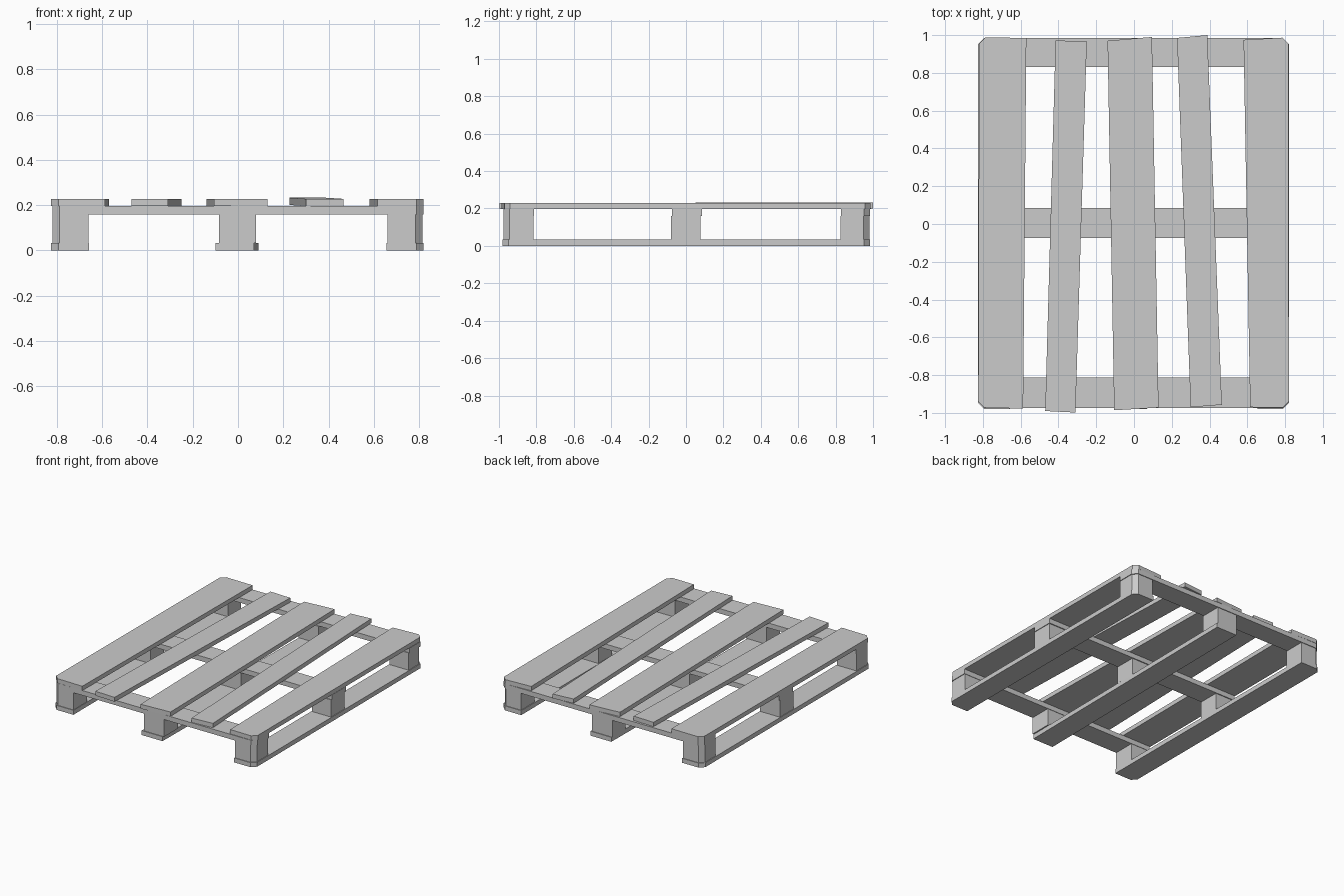
import bpy, bmesh
from mathutils import Vector

if "Cube" in bpy.data.objects:
    bpy.data.objects.remove(bpy.data.objects["Cube"])


def board(name, corners, z0, z1, cut=(), size=0.032, lift=None):
    """Extrude a plan outline; corners listed in cut are chamfered."""
    pts = [Vector(c) for c in corners]
    outline = []
    for i, p in enumerate(pts):
        if i in cut:
            for q in (pts[i - 1], pts[(i + 1) % len(pts)]):
                outline.append(p + (q - p).normalized() * size)
        else:
            outline.append(p)
    bm = bmesh.new()
    base = bm.faces.new([bm.verts.new((p.x, p.y, z0)) for p in outline])
    ext = bmesh.ops.extrude_face_region(bm, geom=[base])
    for v in ext["geom"]:
        if isinstance(v, bmesh.types.BMVert):
            v.co.z = z1
    # optional warp at the back end
    if lift:
        for v in bm.verts:
            if v.co.y > 0:
                v.co.z += lift
    bmesh.ops.recalc_face_normals(bm, faces=bm.faces)
    mesh = bpy.data.meshes.new(name)
    bm.to_mesh(mesh)
    bm.free()
    ob = bpy.data.objects.new(name, mesh)
    bpy.context.collection.objects.link(ob)
    return ob


def rect(x0, x1, y0, y1):
    return [(x0, y0), (x1, y0), (x1, y1), (x0, y1)]


# Heights of the four layers
Z_BOTTOM, Z_BLOCK, Z_CROSS, Z_TOP = 0.033, 0.16, 0.196, 0.228

# Deck boards, slightly crooked: front-left, front-right, back-right, back-left
deck = [
    ("left_deck_board", [(-.825, -.972), (-.587, -.977), (-.57, .985), (-.82, .988)], (0, 3), 0),
    ("left_inner_deck_board", [(-.47, -.99), (-.31, -.998), (-.25, .966), (-.415, .972)], (), 0),
    ("middle_deck_board", [(-.105, -.986), (.13, -.972), (.095, .99), (-.14, .97)], (), 0),
    ("right_inner_deck_board", [(.30, -.97), (.465, -.957), (.388, 1.0), (.228, .985)], (), .005),
    ("right_deck_board", [(.615, -.97), (.82, -.972), (.817, .988), (.58, .975)], (1, 2), 0),
]
for name, corners, cut, lift in deck:
    board(name, corners, Z_CROSS, Z_TOP, cut, lift=lift)

# Cross boards under the deck
rows = [("front", -.975, -.812), ("middle", -.075, .085), ("back", .83, .985)]
row_cut = {"front": (0, 1), "middle": (), "back": (2, 3)}
for row, y0, y1 in rows:
    board(row + "_cross_board", rect(-.82, .82, y0, y1), Z_BLOCK, Z_CROSS, row_cut[row])

# Spacer blocks, with the outer corners cut off
columns = [("left", -.82, -.66), ("centre", -.085, .08), ("right", .66, .815)]
corner = {("front", "left"): 0, ("front", "right"): 1,
          ("back", "right"): 2, ("back", "left"): 3}
block_rows = [("front", -.975, -.815), ("middle", -.08, .078), ("back", .825, .98)]
for row, y0, y1 in block_rows:
    for col, x0, x1 in columns:
        cut = (corner[row, col],) if (row, col) in corner else ()
        board(f"{row}_{col}_block", rect(x0, x1, y0, y1), Z_BOTTOM, Z_BLOCK, cut)

# Bottom runner boards
board("left_runner", rect(-.825, -.657, -.98, .985), 0, Z_BOTTOM, (0, 3))
board("centre_runner", [(-.10, -.98), (.07, -.98), (.09, .985), (-.08, .985)], 0, Z_BOTTOM)
board("right_runner", rect(.655, .82, -.98, .985), 0, Z_BOTTOM, (1, 2))
